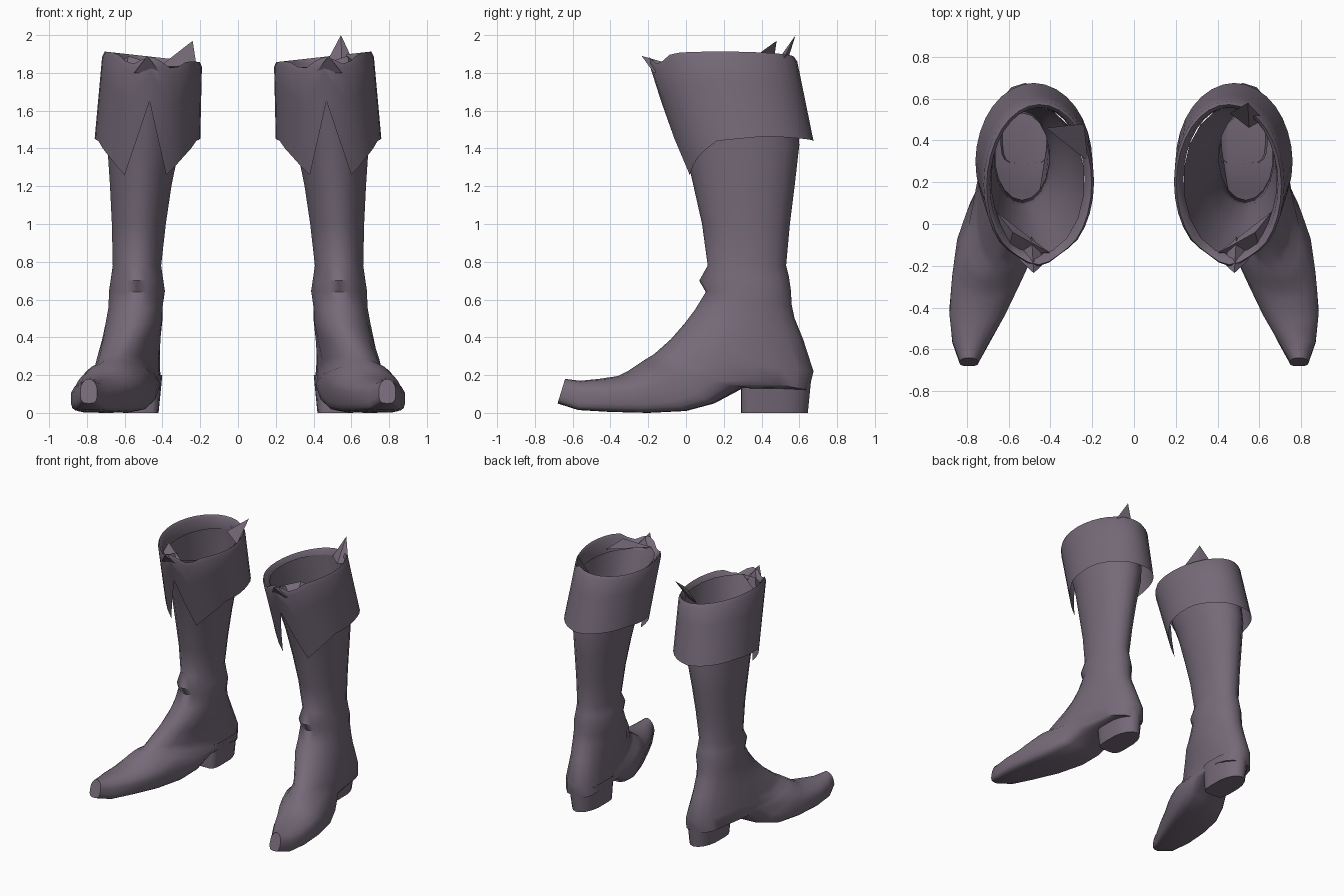
import bpy
import math
from mathutils import Vector

if "Cube" in bpy.data.objects:
    bpy.data.objects.remove(bpy.data.objects["Cube"], do_unlink=True)

leather = bpy.data.materials.new("plum_grey_leather")
leather.use_nodes = True
COLOUR = (0.18, 0.145, 0.19, 1)
leather.diffuse_color = COLOUR
bsdf = leather.node_tree.nodes["Principled BSDF"]
bsdf.inputs["Base Color"].default_value = COLOUR
bsdf.inputs["Roughness"].default_value = 0.8


def make(name, verts, faces, side, angle=50):
    """Mesh object, mirrored across x when side is -1."""
    if side < 0:
        verts = [(-v[0], v[1], v[2]) for v in verts]
        faces = [f[::-1] for f in faces]
    mesh = bpy.data.meshes.new(name)
    mesh.from_pydata([tuple(v) for v in verts], [], faces)
    mesh.materials.append(leather)
    obj = bpy.data.objects.new(name, mesh)
    bpy.context.collection.objects.link(obj)
    bpy.ops.object.select_all(action='DESELECT')
    obj.select_set(True)
    bpy.context.view_layer.objects.active = obj
    bpy.ops.object.shade_smooth_by_angle(angle=math.radians(angle))
    return obj


def loft(name, rings, side, cap=False):
    n = len(rings[0])
    verts = [p for r in rings for p in r]
    faces = []
    for i in range(len(rings) - 1):
        for k in range(n):
            a, b = i * n + k, i * n + (k + 1) % n
            faces.append((a, a + n, b + n, b))
    if cap:
        last = (len(rings) - 1) * n
        faces.append(tuple(last + k for k in reversed(range(n))))
    return make(name, verts, faces, side)


def section(ty, tz, by, bz, xt, xb, half, square=1.0, n=18):
    """Oval from a front/top point to a back/bottom point, squarer at the back."""
    top, bot = Vector((xt, ty, tz)), Vector((xb, by, bz))
    pts = []
    for k in range(n):
        c, s = math.cos(math.tau * k / n), math.sin(math.tau * k / n)
        p = square if c < 0 else 1.0
        c, s = [math.copysign(abs(q) ** p if abs(q) > 1e-6 else 0, q) for q in (c, s)]
        pts.append((top + bot) / 2 + (top - bot) / 2 * c + Vector((half * s, 0, 0)))
    return pts


# shaft, ankle and foot as one bending tube
BOOT = [
    (-.15, 1.83, .56, 1.83, .47, .47, .235),
    (-.01, 1.42, .60, 1.42, .50, .50, .195),
    (.04, 1.2, .575, 1.2, .515, .515, .165),
    (.085, 1.0, .55, 1.0, .525, .525, .145),
    (.115, .78, .53, .78, .535, .535, .13),
    (.07, .70, .545, .72, .535, .535, .14),
    (.105, .64, .555, .65, .535, .535, .15),
    (.05, .55, .56, .57, .545, .54, .145),
    (-.01, .47, .575, .50, .56, .54, .15),
    (-.08, .39, .62, .39, .60, .53, .15),
    (-.17, .31, .675, .22, .65, .52, .15, .8),
    (-.22, .28, .65, .12, .66, .52, .155, .65),
    (-.25, .26, .30, .13, .68, .55, .17, .5),
    (-.28, .24, .15, .05, .69, .60, .185, .4),
    (-.31, .22, 0, .01, .70, .65, .185, .35),
    (-.36, .195, -.2, 0, .72, .70, .165, .35),
    (-.46, .18, -.4, .005, .75, .75, .135, .4),
    (-.56, .17, -.57, .015, .78, .78, .09, .4),
    (-.64, .18, -.68, .05, .79, .79, .045, .6),
]
# heel block, round behind and flat in front
HEEL = [
    (.665, .2, .29, .2, .52, .52, -.12, .4),
    (.645, 0, .29, 0, .515, .515, -.095, .4),
]


def cuff_rim(a):
    dip = 0.05 * math.exp(-((abs(a) - 0.45) / 0.25) ** 2)
    return 1.885 + 0.028 * math.sin(a) - dip


def cuff_hem(a):
    """Hem height: a split at the front between two hanging points."""
    stops = [(0, 1.65), (22.5, 1.26), (45, 1.36), (67.5, 1.44), (110, 1.465), (180, 1.44)]
    d = math.degrees(abs(a))
    for (d0, z0), (d1, z1) in zip(stops, stops[1:]):
        if d <= d1 + 1e-6:
            return z0 + (z1 - z0) * (d - d0) / (d1 - d0)
    return stops[-1][1]


def cuff_point(a, z, inset=0.0):
    f = (1.88 - z) / 0.44
    cx, cy = .455 + .025 * f, .19 + .115 * f
    rx, ry = .265 + .015 * f - inset, .395 - .025 * f - inset
    return (cx + rx * math.sin(a), cy - ry * math.cos(a), z)


def cuff_rings(n=32):
    angles = [math.tau * k / n for k in range(n)]
    angles = [a if a <= math.pi else a - math.tau for a in angles]
    rings = [[cuff_point(a, 1.79, .045) for a in angles],
             [cuff_point(a, cuff_rim(a) - .02, .03) for a in angles],
             [cuff_point(a, cuff_rim(a), .012) for a in angles]]
    for t in (.06, .35, .7, 1.0):
        rings.append([cuff_point(a, cuff_rim(a) * (1 - t) + cuff_hem(a) * t)
                      for a in angles])
    return rings


def shard(name, tip, base, side):
    """Thin pointed fold of leather."""
    make(name, [tip] + base, [(0, 1, 2), (0, 2, 3), (0, 3, 1), (1, 3, 2)], side, 20)


for side, label in ((1, "left"), (-1, "right")):
    loft(label + "_boot_body", [section(*r) for r in BOOT], side, cap=True)
    loft(label + "_heel", [section(*r) for r in HEEL], side, cap=True)
    loft(label + "_cuff", cuff_rings(), side)
    # crumpled folds at the front of the opening
    shard(label + "_front_knot", (.48, -.235, 1.89),
          [(.41, -.17, 1.80), (.55, -.17, 1.80), (.49, -.06, 1.84)], side)
    shard(label + "_inner_fold", (.58, -.04, 1.89),
          [(.40, -.14, 1.83), (.60, -.12, 1.80), (.66, .06, 1.82)], side)

# stray points standing up from each rim
shard("left_rim_point", (.545, .58, 2.0),
      [(.46, .53, 1.84), (.62, .50, 1.84), (.55, .46, 1.83)], 1)
shard("right_rim_point", (.24, .48, 1.97),
      [(.42, .46, 1.83), (.22, .30, 1.84), (.30, .40, 1.82)], -1)
